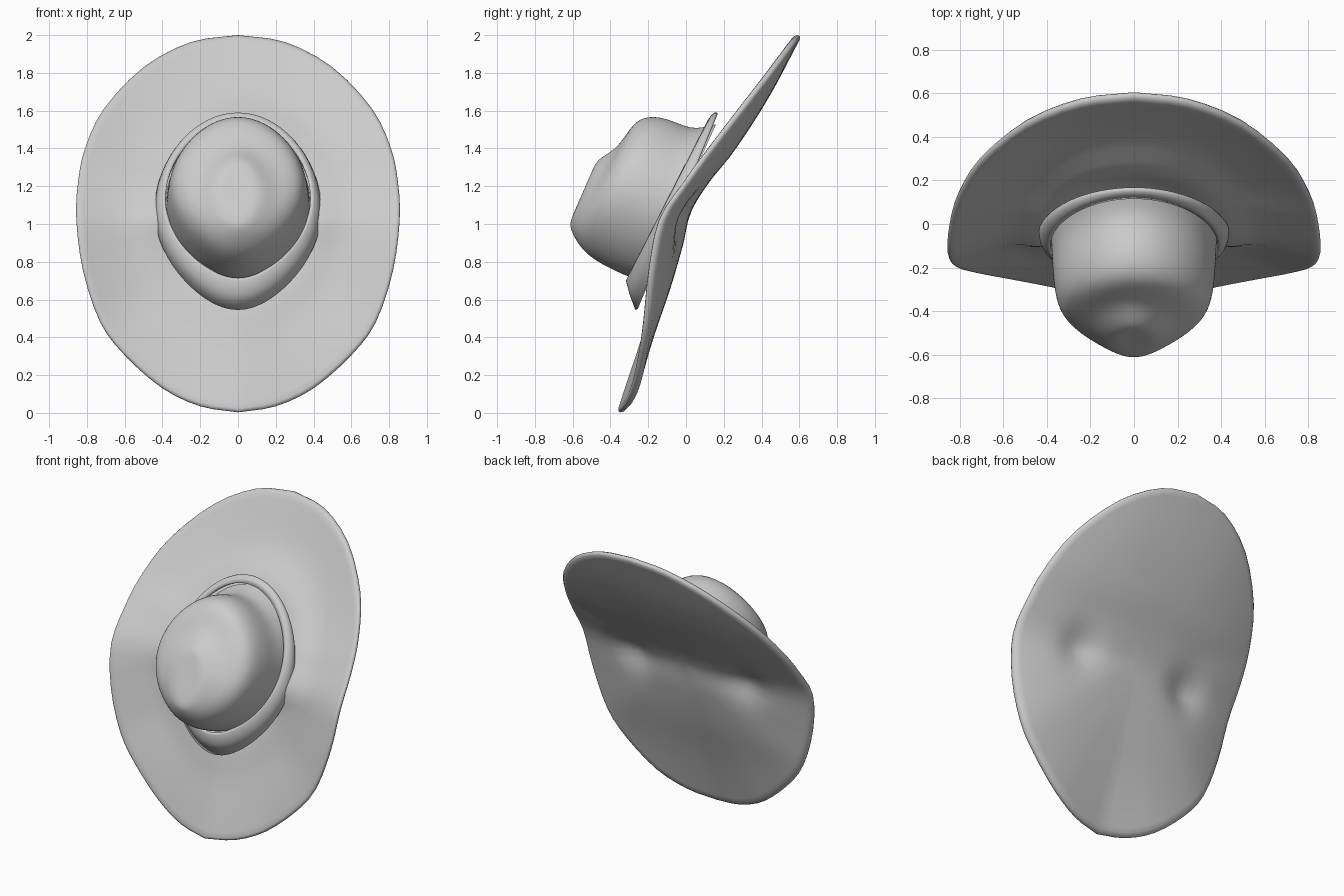
import bpy, bmesh, math

if "Cube" in bpy.data.objects:
    bpy.data.objects.remove(bpy.data.objects["Cube"])

def curve(pts, u):
    """Smooth (Hermite) interpolation of rows (u, a, b, ...) at u."""
    n = len(pts)
    u = min(max(u, pts[0][0]), pts[-1][0])
    i = max(k for k in range(n - 1) if pts[k][0] <= u)
    h = pts[i + 1][0] - pts[i][0]
    t = (u - pts[i][0]) / h

    def slope(k, c):
        a, b = pts[max(k - 1, 0)], pts[min(k + 1, n - 1)]
        return (b[c] - a[c]) / (b[0] - a[0])
    return [(2*t**3 - 3*t*t + 1) * pts[i][c] + (t**3 - 2*t*t + t) * h * slope(i, c)
            + (3*t*t - 2*t**3) * pts[i + 1][c] + (t**3 - t*t) * h * slope(i + 1, c)
            for c in range(1, len(pts[0]))]

def loft(name, loops, close=False, start=None, end=None, subsurf=0):
    """Skin a list of closed loops; optional pole points or closed profile."""
    bm = bmesh.new()
    rows = [[bm.verts.new(p) for p in lp] for lp in loops]
    n = len(rows[0])
    pairs = list(zip(rows, rows[1:])) + ([(rows[-1], rows[0])] if close else [])
    for a, b in pairs:
        for i in range(n):
            j = (i + 1) % n
            bm.faces.new((a[i], a[j], b[j], b[i]))
    for pole, row in ((start, rows[0]), (end, rows[-1])):
        if pole:
            v = bm.verts.new(pole)
            for i in range(n):
                bm.faces.new((row[i], row[(i + 1) % n], v))
    bmesh.ops.recalc_face_normals(bm, faces=bm.faces)
    me = bpy.data.meshes.new(name)
    bm.to_mesh(me)
    bm.free()
    me.polygons.foreach_set("use_smooth", [True] * len(me.polygons))
    ob = bpy.data.objects.new(name, me)
    bpy.context.collection.objects.link(ob)
    if subsurf:
        m = ob.modifiers.new("smooth", 'SUBSURF')
        m.levels = m.render_levels = subsurf
    return ob

def ring(bottom, top, w, n=40, low=0.0, high=0.0):
    """Tilted oval through a bottom and a top (y, z) point, half-width w,
    narrowed towards its low and high ends."""
    out = []
    for i in range(n):
        a = 2 * math.pi * i / n
        c, s = math.cos(a), math.sin(a)
        k = 1 - (low if c < 0 else high) * c * c
        f = (1 + c) / 2
        out.append((w * s * k, bottom[0] + (top[0] - bottom[0]) * f,
                    bottom[1] + (top[1] - bottom[1]) * f))
    return out

# Brim: half outline (index, x, z, front y), top to bottom
outline = [(0, 0, 2.0, .57), (1, .25, 1.963, .54), (2, .5, 1.83, .44),
           (3, .71, 1.61, .27), (4, .81, 1.4, .11), (5, .847, 1.22, -.02),
           (6, .856, 1.02, -.15), (7, .82, .75, -.205), (8, .73, .48, -.232),
           (9, .6, .305, -.255), (10, .4, .13, -.292), (11, .2, .035, -.335),
           (12, 0, .003, -.365)]
# Underside on the centre line (z, y)
centre = [(0, -.32), (.2, -.255), (.4, -.185), (.65, -.09), (.89, -.016),
          (1.06, .025), (1.217, .12), (1.38, .25), (1.67, .435), (2.0, .605)]
CZ, TH = 1.08, .045
half = [curve(outline, k * 12 / 36) for k in range(37)]
rim = half + [(-x, z, y) for x, z, y in half[-2:0:-1]]

def brim_loop(s, front):
    lp = []
    for X, Z, Y in rim:
        x, z = X * s, CZ + (Z - CZ) * s
        y = curve(centre, z)[0] + (Y + TH - curve(centre, Z)[0]) * s ** 2.4
        # pinch under the crown sides, swell where the brim meets the crown
        dent = .05 * math.exp(-((abs(x) - .42)**2 + (z - 1.03)**2) / .015)
        up = max(0, (Z - CZ) / .92) ** 2
        swell = (.025 + .035 * up) * math.exp(-((s - .48) / .12)**2)
        y -= front * (TH + swell - .6 * dent) + dent
        lp.append((x, y, z))
    return lp

steps = [.06] + [.12 + .06 * i for i in range(14)]
loops = [brim_loop(s, 0) for s in steps + [.95, .98]]
loops += [brim_loop(.995, .25), brim_loop(1, .55), brim_loop(.995, .85)]
loops += [brim_loop(s, 1) for s in [.98, .95] + steps[::-1]]
y0 = curve(centre, CZ)[0]
loft("brim", loops, start=(0, y0, CZ), end=(0, y0 - TH, CZ))

# Crown: rings from base to dented top (bottom y, z, top y, z, half-width)
crown = [(-.22, .69, .16, 1.53, .385), (-.31, .72, .05, 1.502, .38),
         (-.38, .752, -.03, 1.53, .376), (-.465, .795, -.14, 1.575, .368),
         (-.54, .85, -.25, 1.565, .342), (-.585, .915, -.31, 1.485, .275),
         (-.606, .96, -.37, 1.395, .2), (-.618, 1.0, -.47, 1.345, .12),
         (-.59, 1.07, -.495, 1.285, .06)]
loft("crown", [ring(c[:2], c[2:4], c[4], 32, .14, .1) for c in crown],
     end=(0, -.54, 1.18), subsurf=2)

# Hat band: flared ring with a thick lower lip
band = [(-.31, .715, .115, 1.55, .383), (-.318, .70, .135, 1.578, .402),
        (-.30, .63, .15, 1.59, .425), (-.268, .545, .163, 1.59, .442),
        (-.255, .55, .168, 1.583, .436), (-.255, .66, .15, 1.54, .39)]
loft("hat_band", [ring(b[:2], b[2:4], b[4], 64, .2, .05) for b in band], close=True)
